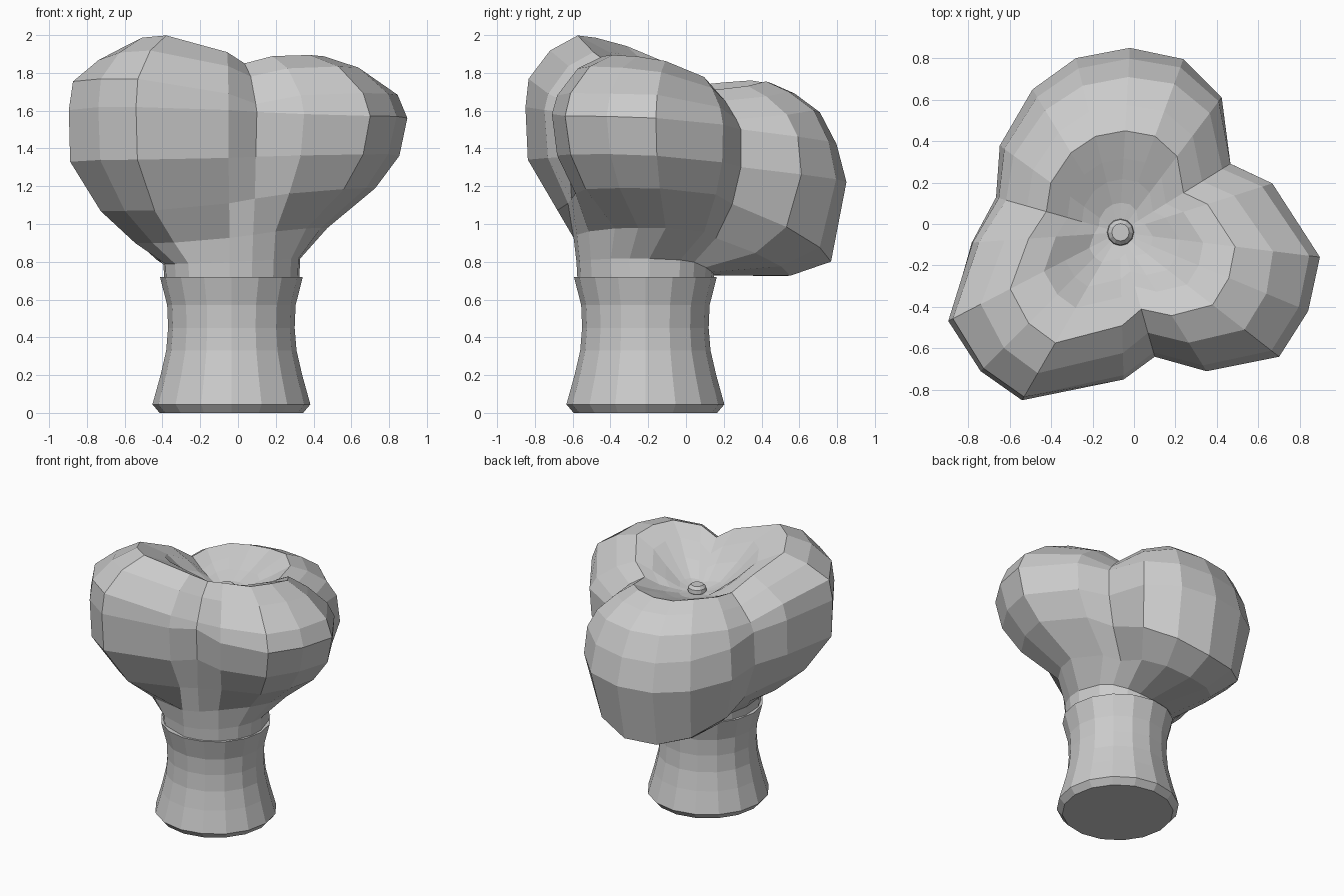
import bpy, bmesh, math
from mathutils import Vector

if "Cube" in bpy.data.objects:
    bpy.data.objects.remove(bpy.data.objects["Cube"])

HUB = Vector((-0.07, -0.04))     # middle of the bowl
STEM = Vector((-0.035, -0.215))  # axis of the stem
FLOOR = 1.61                     # height of the bowl floor


def skin(name, rings, cap_start=True, cap_end=True):
    """Bridge a stack of rings with quads and optionally close both ends."""
    bm = bmesh.new()
    rows = [[bm.verts.new(p) for p in ring] for ring in rings]
    n = len(rows[0])
    for a, b in zip(rows, rows[1:]):
        for i in range(n):
            j = (i + 1) % n
            bm.faces.new((a[i], a[j], b[j], b[i]))
    if cap_start:
        bm.faces.new(rows[0][::-1])
    if cap_end:
        bm.faces.new(rows[-1])
    bmesh.ops.recalc_face_normals(bm, faces=bm.faces)
    me = bpy.data.meshes.new(name)
    bm.to_mesh(me)
    bm.free()
    ob = bpy.data.objects.new(name, me)
    bpy.context.collection.objects.link(ob)
    return ob


def lathe(name, centre, profile, n):
    rings = [[(centre.x + r * math.cos(2 * math.pi * i / n),
               centre.y + r * math.sin(2 * math.pi * i / n), z) for i in range(n)]
             for r, z in profile]
    return skin(name, rings)


# Flared stem with a chamfered foot and a small top lip
lathe("stem", STEM, [(0.38, 0), (0.418, 0.045), (0.375, 0.2), (0.345, 0.33),
                     (0.335, 0.45), (0.34, 0.57), (0.378, 0.72)], 16)

# Three-lobed plan outline, counter-clockwise
outline = [(0.90, -0.16), (0.68, 0.20), (0.48, 0.30), (0.43, 0.62), (0.24, 0.80),
           (-0.02, 0.85), (-0.28, 0.80), (-0.49, 0.65), (-0.65, 0.38), (-0.67, 0.13),
           (-0.79, -0.09), (-0.90, -0.47), (-0.74, -0.71), (-0.54, -0.85),
           (-0.05, -0.75), (0.10, -0.64), (0.35, -0.71), (0.70, -0.64), (0.84, -0.42)]

# Section of each lobe, bowl to underside: (share of outline radius, height)
left_lobe = [(0.45, 1.91), (0.66, 2.00), (0.84, 1.92), (0.98, 1.77),
             (1.0, 1.62), (0.985, 1.34), (0.79, 1.07), (0.57, 0.90)]
right_lobe = [(0.42, 1.83), (0.58, 1.89), (0.78, 1.83), (0.95, 1.69),
              (1.0, 1.57), (0.95, 1.37), (0.82, 1.19), (0.56, 0.98)]
back_lobe = [(0.40, 1.695), (0.55, 1.745), (0.69, 1.69), (0.84, 1.59),
             (0.94, 1.42), (1.0, 1.22), (0.91, 0.79), (0.67, 0.72)]
lobes = [(-25, right_lobe), (95, back_lobe), (232, left_lobe), (335, right_lobe)]


def section(angle):
    """Blend neighbouring lobe sections and dip the rim between them."""
    a = (angle + 25) % 360 - 25
    for (a0, s0), (a1, s1) in zip(lobes, lobes[1:]):
        if a0 <= a <= a1:
            t = (a - a0) / (a1 - a0)
            dip = 0.10 * max(0, 1 - abs(2 * t - 1) * 2)
            t = t * t * (3 - 2 * t)
            rows = []
            for k, ((f0, z0), (f1, z1)) in enumerate(zip(s0, s1)):
                # the back lobe is broad at its low rim and narrow underneath
                e = 0.6 if k < 3 else 2 if k >= 6 else 1
                w = t ** e if s1 is back_lobe else 1 - (1 - t) ** e if s0 is back_lobe else t
                rows.append((f0 + (f1 - f0) * w, z0 + (z1 - z0) * w - (dip if k < 4 else 0)))
            return rows


# Head: bowl floor, lobes, then the neck that drops into the stem
columns = []
for xy in outline:
    p = Vector(xy)
    d = p - HUB
    u = d.normalized()
    out = (p - STEM).normalized()
    sec = section(math.degrees(math.atan2(d.y, d.x)))
    rim, zrim = sec[0][0] * d.length, sec[0][1]
    # shallow dish from the centre up to the inner rim
    col = [(*(HUB + u * rim * s), FLOOR + (zrim - FLOOR) * h)
           for s, h in ((0.1, 0), (0.4, 0.13), (0.72, 0.56))]
    for k, (f, z) in enumerate(sec):
        q = HUB + d * f
        least = 0.38 if k == 7 else 0.41
        if k >= 6 and (q - STEM).dot(out) < least:
            q = STEM + out * least
        col.append((*q, z))
    # neck rings
    zu = col[-1][2]
    col.append((*(STEM + out * 0.365), 0.73 + (zu - 0.73) * 0.35))
    col.append((*(STEM + out * 0.36), 0.71))
    columns.append(col)
skin("lobed_head", list(zip(*columns)))

# Small nub on the bowl floor
lathe("bowl_nub", HUB + Vector((0.005, 0)),
      [(0.05, FLOOR - 0.025), (0.065, FLOOR + 0.01), (0.062, FLOOR + 0.035),
       (0.042, FLOOR + 0.055)], 12)
